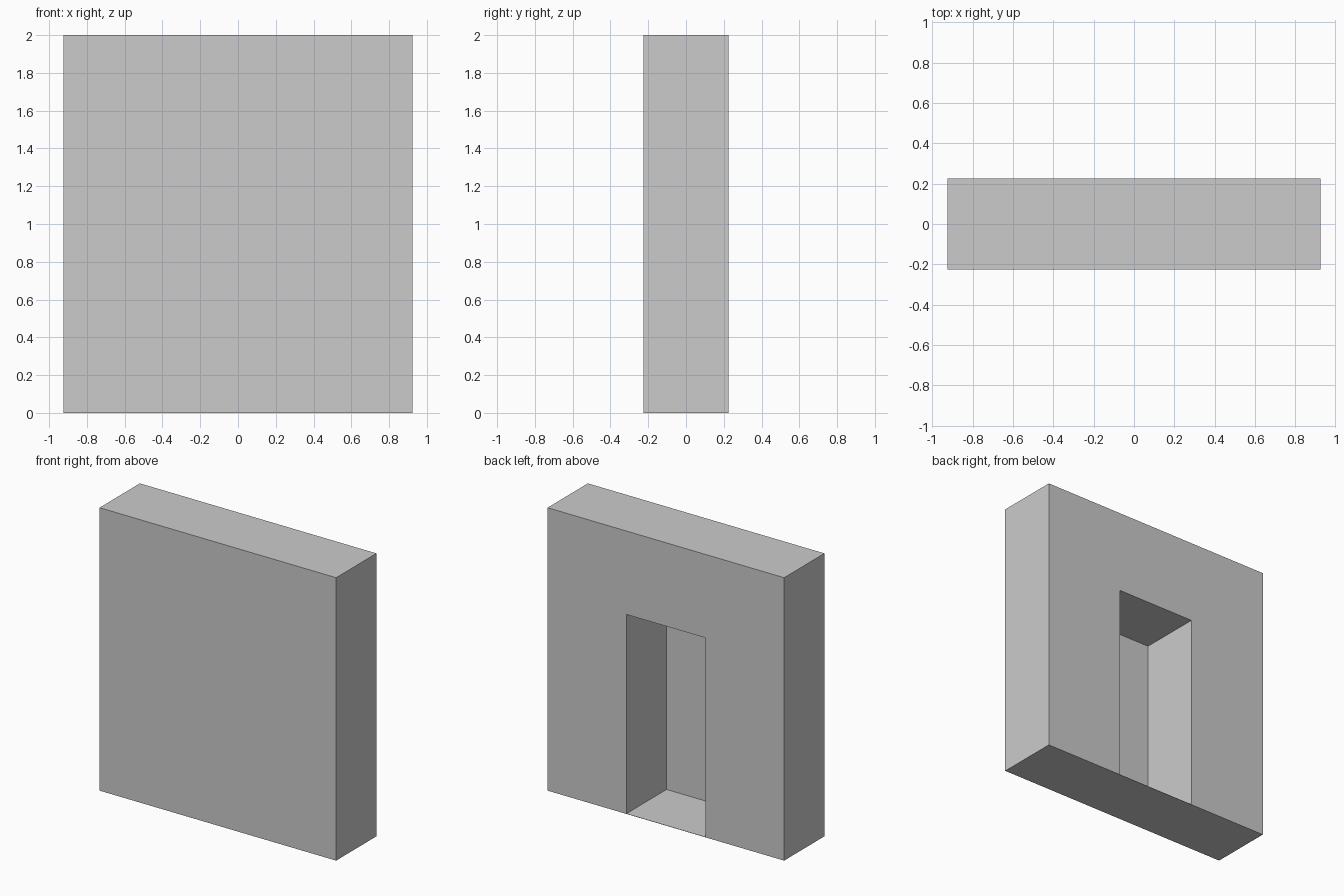
import bpy
from mathutils import Vector

if "Cube" in bpy.data.objects:
    bpy.data.objects.remove(bpy.data.objects["Cube"])

WIDTH, DEPTH, HEIGHT = 1.85, 0.45, 2.0
DOOR_WIDTH, DOOR_HEIGHT = WIDTH / 3, 1.41
SKIN = 0.002  # thin closing panel at the front and the floor

grey = bpy.data.materials.new("plain_grey")
grey.diffuse_color = (0.6, 0.6, 0.6, 1)
grey.use_nodes = True
grey.node_tree.nodes["Principled BSDF"].inputs["Base Color"].default_value = grey.diffuse_color


def box(name, low, high):
    """Axis-aligned box between two corners."""
    low, high = Vector(low), Vector(high)
    bpy.ops.mesh.primitive_cube_add(size=1)
    obj = bpy.context.object
    obj.name = name
    for v in obj.data.vertices:
        v.co = (low + high) / 2 + v.co * (high - low)
    obj.data.materials.append(grey)
    return obj


# wall block
wall = box("wall", (-WIDTH / 2, -DEPTH / 2, 0), (WIDTH / 2, DEPTH / 2, HEIGHT))

# doorway recess, open at the back
cutter = box("doorway_cutter",
             (-DOOR_WIDTH / 2, -DEPTH / 2 + SKIN, SKIN),
             (DOOR_WIDTH / 2, DEPTH / 2 + 0.1, DOOR_HEIGHT))
cutter.hide_render = True

cut = wall.modifiers.new("doorway", 'BOOLEAN')
cut.operation = 'DIFFERENCE'
cut.solver = 'EXACT'
cut.object = cutter
bpy.context.view_layer.objects.active = wall
bpy.ops.object.modifier_apply(modifier=cut.name)
bpy.data.objects.remove(cutter)
